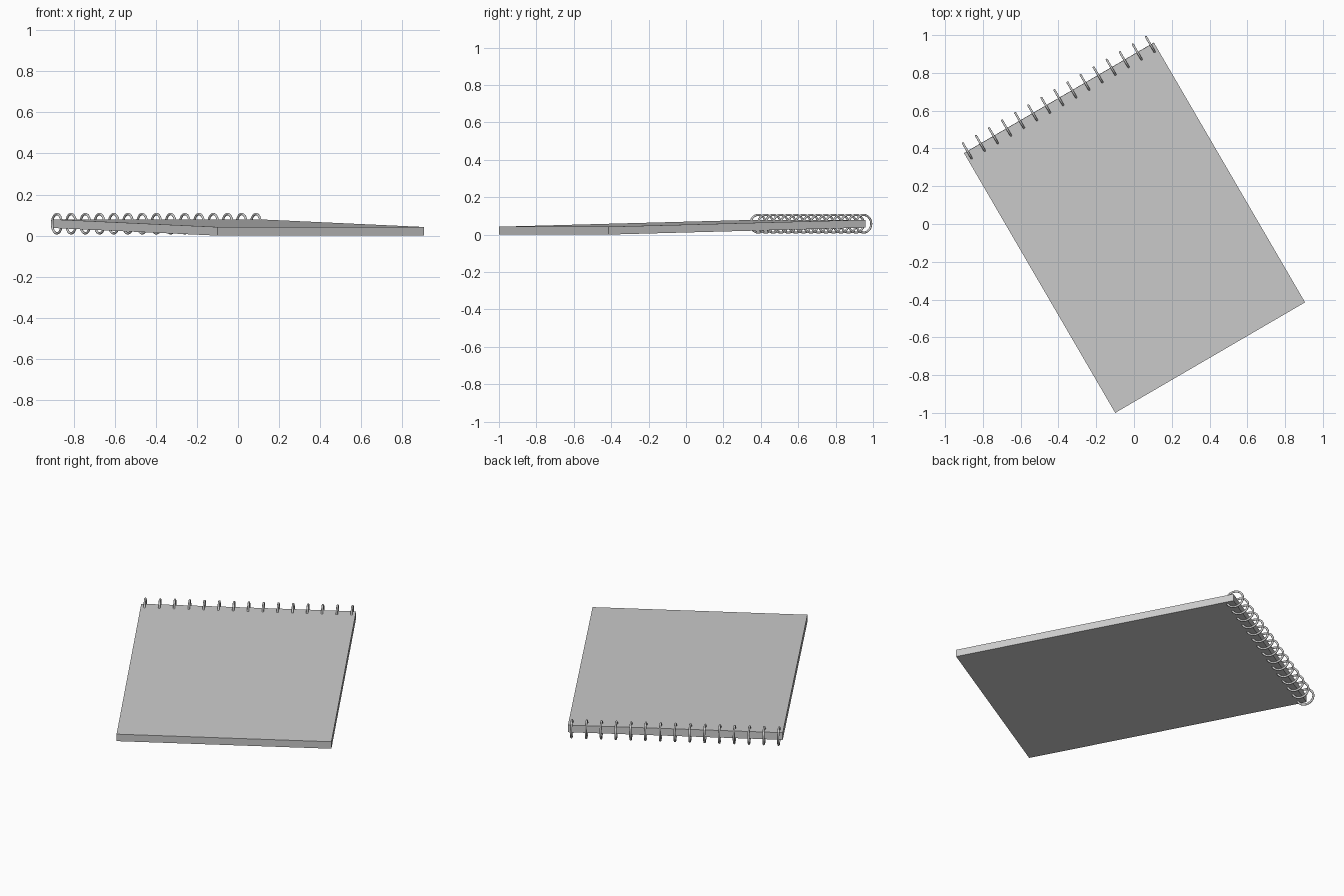
import bpy, math
from mathutils import Matrix, Vector

if "Cube" in bpy.data.objects:
    bpy.data.objects.remove(bpy.data.objects["Cube"])

WIDTH, LENGTH, THICK = 1.163, 1.591, 0.042
RINGS, INSET = 15, 0.021

# Pad frame: origin at the lowest front corner, x along width, y towards the binding
frame = (Matrix.Translation((-0.10, -0.999, 0.0))
         @ Matrix.Rotation(math.radians(30.2), 4, 'Z')
         @ Matrix.Rotation(math.atan2(0.037, LENGTH), 4, 'X'))

# Block of pages
bpy.ops.mesh.primitive_cube_add(size=1)
pad = bpy.context.object
pad.name = "page_block"
pad.data.transform(frame
                   @ Matrix.Translation((WIDTH / 2, LENGTH / 2, THICK / 2))
                   @ Matrix.Diagonal((WIDTH, LENGTH, THICK, 1)))

# Wire rings threaded around the back edge
step = (WIDTH - 2 * INSET) / (RINGS - 1)
for i in range(RINGS):
    bpy.ops.mesh.primitive_torus_add(major_segments=32, minor_segments=10,
                                     major_radius=0.047, minor_radius=0.0058)
    ring = bpy.context.object
    ring.name = f"binding_ring_{i + 1:02d}"
    centre = Vector((INSET + i * step, LENGTH, THICK / 2))
    ring.data.transform(frame @ Matrix.Translation(centre)
                        @ Matrix.Rotation(math.pi / 2, 4, 'Y'))
    bpy.ops.object.shade_smooth()
